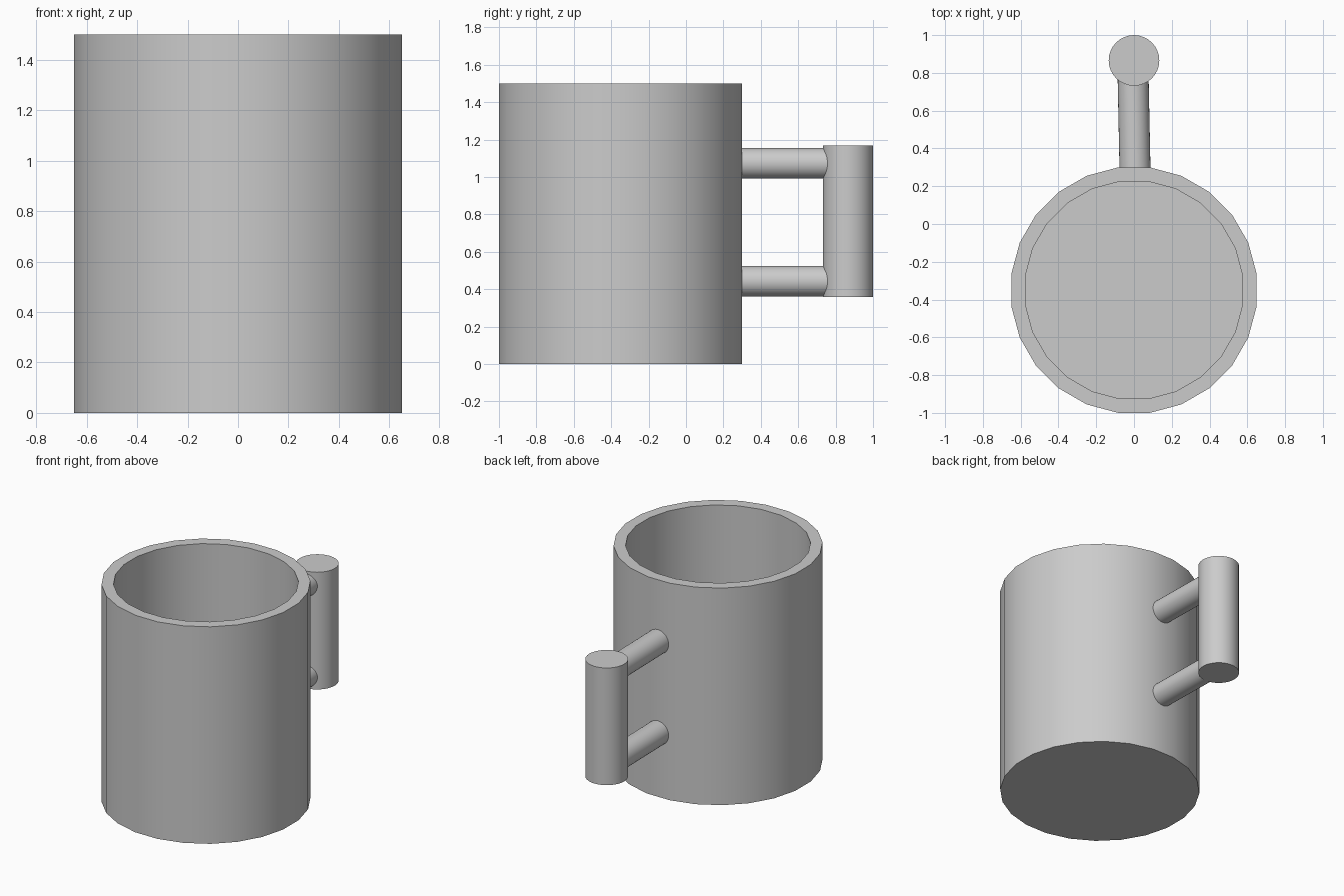
import bpy
import bmesh
import math
from mathutils import Vector

cube = bpy.data.objects.get("Cube")
if cube:
    bpy.data.objects.remove(cube, do_unlink=True)

grey = bpy.data.materials.new("plain grey")
grey.use_nodes = True
grey.diffuse_color = (0.6, 0.6, 0.6, 1)
grey.node_tree.nodes["Principled BSDF"].inputs["Base Color"].default_value = (0.6, 0.6, 0.6, 1)


def finish(obj, name):
    obj.name = name
    obj.data.materials.append(grey)
    bpy.ops.object.select_all(action="DESELECT")
    obj.select_set(True)
    bpy.context.view_layer.objects.active = obj
    bpy.ops.object.shade_smooth_by_angle(angle=math.radians(30))


def cylinder(name, start, end, radius, sides=32):
    start, end = Vector(start), Vector(end)
    axis = end - start
    bpy.ops.mesh.primitive_cylinder_add(
        vertices=sides, radius=radius, depth=axis.length, location=(start + end) / 2,
        rotation=axis.to_track_quat("Z", "Y").to_euler())
    finish(bpy.context.object, name)


# Cup: a 24-sided profile lathed from the underside, over the rim, to the inner floor
SIDES = 24
CUP_Y = -0.35
profile = [(0.655, 0), (0.655, 1.5), (0.58, 1.5), (0.58, 0.08)]
bm = bmesh.new()
rings = []
for radius, z in profile:
    ring = []
    for i in range(SIDES):
        a = math.tau * (i + 0.5) / SIDES
        ring.append(bm.verts.new((radius * math.cos(a), CUP_Y + radius * math.sin(a), z)))
    rings.append(ring)
for low, high in zip(rings, rings[1:]):
    for i in range(SIDES):
        j = (i + 1) % SIDES
        bm.faces.new((low[i], low[j], high[j], high[i]))
bm.faces.new(rings[0][::-1])
bm.faces.new(rings[-1])
bmesh.ops.recalc_face_normals(bm, faces=bm.faces)
mesh = bpy.data.meshes.new("cup")
bm.to_mesh(mesh)
bm.free()
cup = bpy.data.objects.new("cup", mesh)
bpy.context.collection.objects.link(cup)
finish(cup, "cup")

# Handle: an upright grip on two rods set into the wall
cylinder("handle_grip", (0, 0.866, 0.36), (0, 0.866, 1.17), 0.134)
for name, z in (("lower_handle_rod", 0.443), ("upper_handle_rod", 1.073)):
    cylinder(name, (0.006, 0.26, z), (-0.006, 0.84, z), 0.082)
